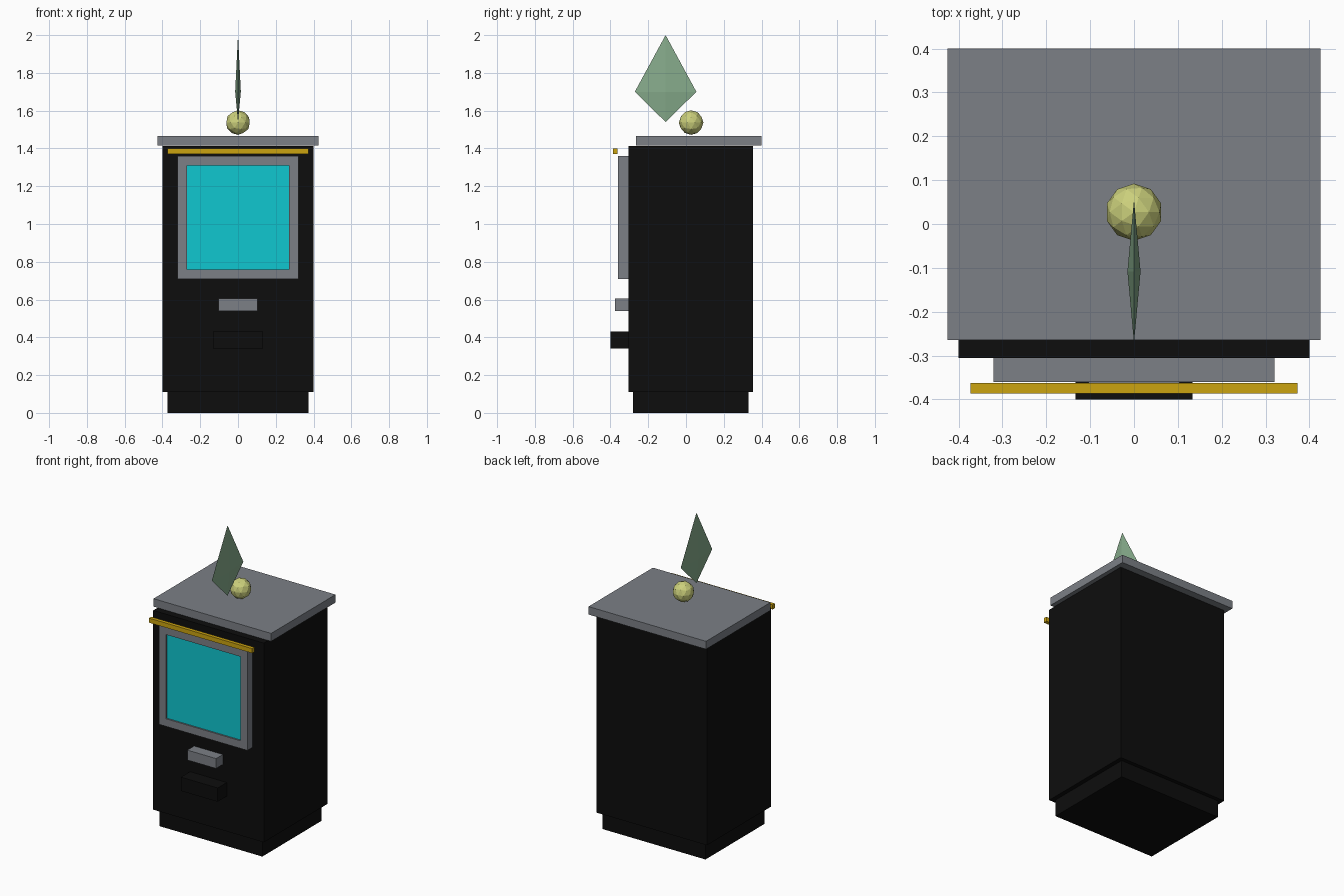
import bpy, bmesh

if "Cube" in bpy.data.objects:
    bpy.data.objects.remove(bpy.data.objects["Cube"])


def material(name, rgb):
    m = bpy.data.materials.new(name)
    m.diffuse_color = (*rgb, 1)
    m.use_nodes = True
    m.node_tree.nodes["Principled BSDF"].inputs["Base Color"].default_value = m.diffuse_color
    return m


BLACK = material("black", (0.004, 0.004, 0.004))
GREY = material("grey", (0.2, 0.215, 0.24))
GOLD = material("gold", (0.6, 0.37, 0.005))
CYAN = material("cyan", (0.005, 0.57, 0.63))
GREEN = material("leaf green", (0.24, 0.41, 0.26))
YELLOW = material("pale yellow", (0.6, 0.63, 0.2))


def finish(bm, name, mat):
    bmesh.ops.recalc_face_normals(bm, faces=bm.faces)
    me = bpy.data.meshes.new(name)
    bm.to_mesh(me)
    bm.free()
    me.materials.append(mat)
    ob = bpy.data.objects.new(name, me)
    bpy.context.collection.objects.link(ob)
    return ob


def box(name, mat, x, y, z):
    """Box from (min, max) ranges on each axis."""
    bm = bmesh.new()
    bmesh.ops.create_cube(bm, size=1)
    for v in bm.verts:
        v.co = [r[0] + (c + 0.5) * (r[1] - r[0]) for c, r in zip(v.co, (x, y, z))]
    return finish(bm, name, mat)


def wide(half):
    return (-half, half)


# Cabinet
box("plinth", BLACK, wide(0.372), (-0.28, 0.33), (0, 0.11))
box("cabinet_body", BLACK, wide(0.40), (-0.305, 0.355), (0.11, 1.412))
box("top_slab", GREY, wide(0.425), (-0.265, 0.40), (1.415, 1.467))

# Screen and its frame
depth = (-0.36, -0.305)
box("screen", CYAN, wide(0.27), (-0.35, -0.305), (0.76, 1.31))
box("frame_top", GREY, wide(0.32), depth, (1.31, 1.36))
box("frame_bottom", GREY, wide(0.32), depth, (0.71, 0.76))
box("frame_left", GREY, (-0.32, -0.27), depth, (0.76, 1.31))
box("frame_right", GREY, (0.27, 0.32), depth, (0.76, 1.31))

# Front fittings
box("gold_bar", GOLD, wide(0.373), (-0.386, -0.363), (1.37, 1.40))
box("slot_block", GREY, wide(0.104), (-0.375, -0.305), (0.54, 0.605))
box("tray", BLACK, wide(0.133), (-0.40, -0.305), (0.34, 0.43))

# Faceted ball on the top slab
bm = bmesh.new()
bmesh.ops.create_icosphere(bm, subdivisions=2, radius=0.065)
finish(bm, "ball", YELLOW).location = (0, 0.027, 1.537)

# Thin diamond-shaped leaf: a four-sided ring joined to two tips
bm = bmesh.new()
ring = [bm.verts.new(p) for p in ((0.015, 0, 0), (0, 0.163, 0), (-0.015, 0, 0), (0, -0.163, 0))]
for tip_z in (0.30, -0.16):
    tip = bm.verts.new((0, 0, tip_z))
    for i in range(4):
        bm.faces.new((ring[i], ring[(i + 1) % 4], tip))
finish(bm, "leaf", GREEN).location = (0, -0.108, 1.70)
